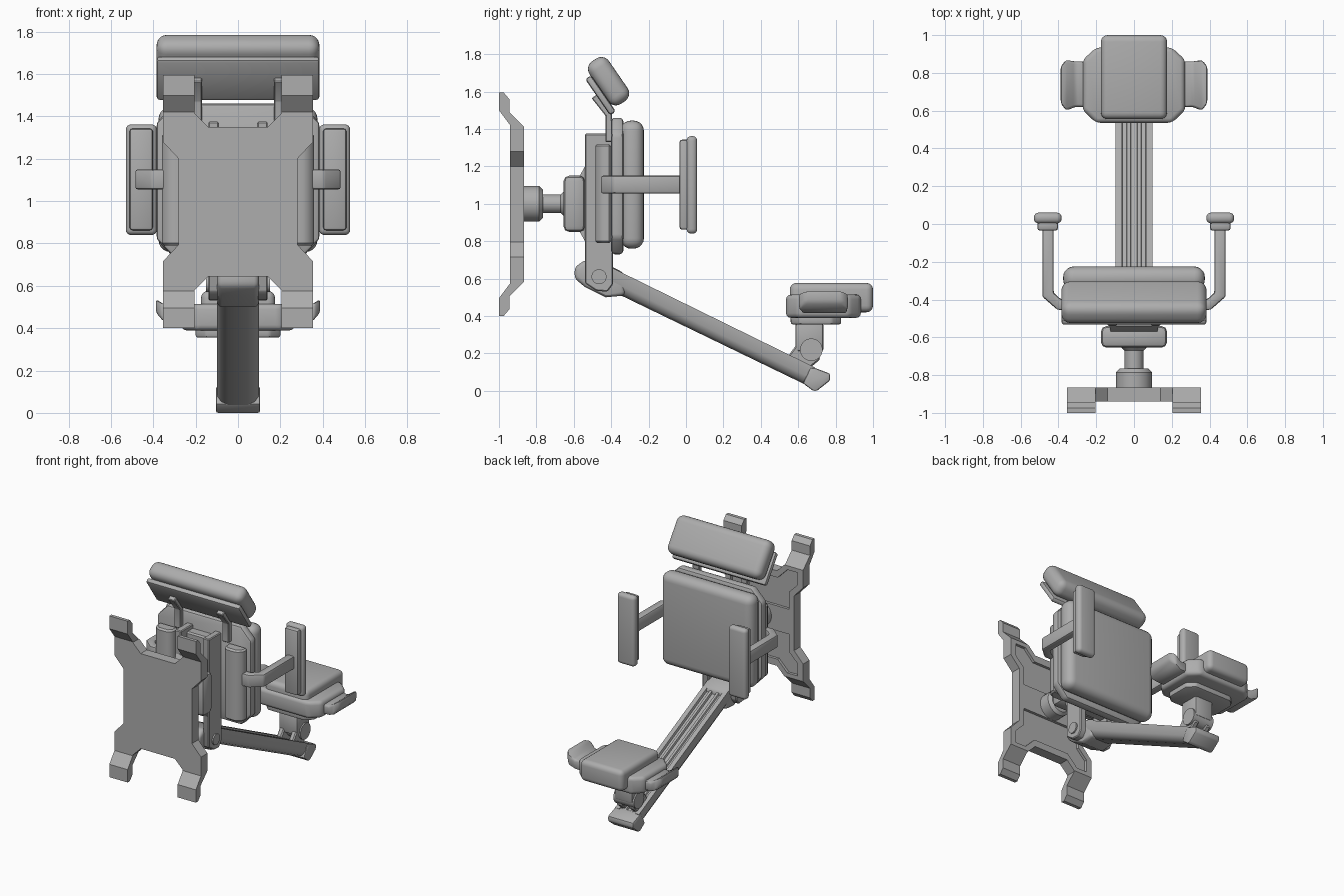
import bpy, bmesh, math
from mathutils import Matrix, Vector

if "Cube" in bpy.data.objects:
    bpy.data.objects.remove(bpy.data.objects["Cube"])

grey = bpy.data.materials.new("grey")
grey.diffuse_color = (0.42, 0.42, 0.42, 1)
grey.use_nodes = True
grey.node_tree.nodes["Principled BSDF"].inputs["Base Color"].default_value = grey.diffuse_color


def finish(name, bm, bevel=0.0, seg=1, angle=30):
    """Bevel the hard edges, then turn the bmesh into a shaded object."""
    bmesh.ops.recalc_face_normals(bm, faces=bm.faces)
    if bevel:
        hard = [e for e in bm.edges if len(e.link_faces) == 2 and e.calc_face_angle() > 0.6]
        bmesh.ops.bevel(bm, geom=hard, offset=bevel, segments=seg, profile=0.5,
                        affect='EDGES', clamp_overlap=True)
    me = bpy.data.meshes.new(name)
    bm.to_mesh(me)
    bm.free()
    ob = bpy.data.objects.new(name, me)
    bpy.context.collection.objects.link(ob)
    me.materials.append(grey)
    bpy.ops.object.select_all(action='DESELECT')
    ob.select_set(True)
    bpy.context.view_layer.objects.active = ob
    bpy.ops.object.shade_smooth_by_angle(angle=math.radians(angle))
    return ob


def box(name, x, y, z, bevel=0.0, seg=1, tilt=0.0):
    """Box from its extents, optionally tilted about x through its centre."""
    bm = bmesh.new()
    bmesh.ops.create_cube(bm, size=1)
    size = [r[1] - r[0] for r in (x, y, z)]
    centre = Vector([(r[0] + r[1]) / 2 for r in (x, y, z)])
    bm.transform(Matrix.Translation(centre) @ Matrix.Rotation(math.radians(tilt), 4, 'X')
                 @ Matrix.Diagonal((*size, 1)))
    return finish(name, bm, bevel, seg)


def loft(name, rings, bevel=0.0, seg=1, angle=30):
    """Skin rings of 3D points and cap both ends."""
    bm = bmesh.new()
    vs = [[bm.verts.new(p) for p in r] for r in rings]
    n = len(rings[0])
    for a, b in zip(vs, vs[1:]):
        for i in range(n):
            j = (i + 1) % n
            bm.faces.new((a[i], a[j], b[j], b[i]))
    bm.faces.new(vs[0])
    bm.faces.new(vs[-1])
    return finish(name, bm, bevel, seg, angle)


def prism_y(name, pts, y0, y1, **k):
    return loft(name, [[(x, y, z) for x, z in pts] for y in (y0, y1)], **k)


def prism_x(name, pts, x0, x1, **k):
    return loft(name, [[(x, y, z) for y, z in pts] for x in (x0, x1)], **k)


def prism_z(name, pts, z0, z1, **k):
    return loft(name, [[(x, y, z) for x, y in pts] for z in (z0, z1)], **k)


def sym(pts):
    """Close a right-hand half outline with its mirror image."""
    return pts + [(-x, v) for x, v in reversed(pts)]


def turned(name, profile, z, sides=32):
    """Round part along y from (y, radius) pairs."""
    return loft(name, [[(r * math.cos(math.tau * i / sides), y, z + r * math.sin(math.tau * i / sides))
                        for i in range(sides)] for y, r in profile])


def boolean(ob, cutter, op):
    m = ob.modifiers.new("cut", 'BOOLEAN')
    m.operation, m.object, m.solver = op, cutter, 'EXACT'
    bpy.ops.object.select_all(action='DESELECT')
    bpy.context.view_layer.objects.active = ob
    ob.select_set(True)
    bpy.ops.object.modifier_apply(modifier="cut")
    bpy.data.objects.remove(cutter)


# Mounting plate: four-legged outline crossed with the bent side profile
half = [(.14, 1.35), (.205, 1.415), (.205, 1.595), (.355, 1.595), (.355, 1.28), (.28, 1.2)]
half += [(x, 1.995 - z) for x, z in reversed(half)]
plate = prism_y("mounting_plate", sym(half), -1.1, -.8)
side = [(-.94, 1.42), (-1, 1.5), (-1, 1.595), (-.975, 1.595), (-.945, 1.56), (-.945, 1.49), (-.865, 1.41)]
side += [(y, 1.995 - z) for y, z in reversed(side)]
boolean(plate, prism_x("plate_profile", side, -.5, .5), 'INTERSECT')
recess = [(.24, 1.09), (.24, 1.22), (.31, 1.29), (.31, 1.38), (.225, 1.38), (.145, 1.3)]
for flip in (False, True):
    pts = [(x, 1.995 - z if flip else z) for x, z in recess]
    boolean(plate, prism_y("plate_recess", sym(pts), -.885, -.7), 'DIFFERENCE')
bpy.ops.object.shade_smooth_by_angle(angle=math.radians(20))

# Swivel joint
turned("swivel", [(-.88, .095), (-.785, .095), (-.765, .075), (-.765, .05), (-.67, .05),
                  (-.655, .065), (-.64, .065)], 1.0)
box("swivel_housing", (-.175, .175), (-.655, -.54), (.85, 1.15), .03, 2)
loft("housing_flange", [[(sx * w, y, 1 + sz * h) for sx, sz in ((1, 1), (-1, 1), (-1, -1), (1, -1))]
                        for y, w, h in ((-.585, .12, .12), (-.54, .13, .2), (-.45, .13, .2))])

# Back frame: two uprights and a spine
upright = [(-.54, 1.375), (-.39, 1.375), (-.39, .57), (-.42, .53), (-.48, .535), (-.54, .575)]
for s in (-1, 1):
    prism_x("frame_upright", upright, s * .09, s * .14, bevel=.006)
box("frame_spine", (-.1, .1), (-.47, -.39), (.75, 1.345), .01)

# Backrest
shell = [(.30, .73), (.385, .82), (.385, 1.37), (.30, 1.46)]
prism_y("backrest_shell", sym(shell), -.40, -.335, bevel=.018, seg=2)
box("backrest_cushion", (-.375, .375), (-.35, -.225), (.76, 1.445), .056, 5)

# Headrest, tilted
box("headrest_cushion", (-.385, .385), (-.477, -.351), (1.518, 1.793), .05, 5, tilt=34.5)
box("headrest_shell", (-.385, .385), (-.476, -.438), (1.462, 1.698), .016, 2, tilt=34.5)
hook = [(-.43, 1.33), (-.395, 1.33), (-.395, 1.48), (-.43, 1.54), (-.475, 1.585), (-.505, 1.565), (-.43, 1.47)]
for s in (-1, 1):
    prism_x("headrest_bracket", hook, s * .17, s * .225, bevel=.005)

# Side blocks, arms and hand pads
block = [(.21, -.40), (.21, -.455), (.24, -.485), (.32, -.485), (.36, -.45), (.36, -.40)]
path = [(.275, -.455), (.405, -.455), (.485, -.385), (.485, -.02), (.425, -.02), (.425, -.365), (.385, -.40), (.275, -.40)]
for s in (-1, 1):
    prism_z("side_block", [(s * x, y) for x, y in block], .79, 1.32, bevel=.012)
    prism_z("arm", [(s * x, y) for x, y in path], 1.055, 1.15, bevel=.012, seg=2)
    xs = lambda a, b: (min(s * a, s * b), max(s * a, s * b))
    box("pad_base", xs(.402, .512), (-.035, .02), (.862, 1.343), .014, 2)
    box("hand_pad", xs(.383, .53), (.003, .06), (.84, 1.362), .025, 4)

# Leg beam: rounded underside, grooved top
section = [(.045, 0), (.08, .14), (.098, .42), (.098, 1), (.064, 1), (.06, .84), (.041, .84),
           (.037, .94), (.019, .94), (.015, .8)]
section = sym(section)
ends = [((-.43, .55), (-.40, .66)), ((.645, .03), (.69, .125))]
loft("leg_beam", [[(x, b[0] + (t[0] - b[0]) * v, b[1] + (t[1] - b[1]) * v) for x, v in section]
                  for b, t in ends], angle=40)
end_cap = [(.665, .125), (.69, .122), (.77, .092), (.77, .055), (.70, 0), (.68, 0), (.625, .04)]
prism_x("beam_end_cap", end_cap, -.104, .104, bevel=.018, seg=2)
knuckle = [(-.595, .66), (-.54, .70), (-.40, .665), (-.33, .63), (-.325, .51), (-.43, .50),
           (-.54, .555), (-.595, .60)]
prism_x("beam_knuckle", knuckle, -.098, .098, bevel=.022, seg=3)
# Pivot pin through the uprights
bm = bmesh.new()
bmesh.ops.create_cone(bm, cap_ends=True, segments=24, radius1=.04, radius2=.04, depth=.3)
bm.transform(Matrix.Translation((0, -.465, .61)) @ Matrix.Rotation(math.pi / 2, 4, 'Y'))
finish("beam_pivot", bm)

# Seat post
box("seat_post", (-.075, .075), (.585, .735), (.21, .365), .015, 2)
link = [(.545, .185), (.60, .26), (.69, .22), (.72, .17), (.66, .12), (.57, .16)]
for s in (-1, 1):
    prism_x("post_link", link, s * .03, s * .07, bevel=.008)
bm = bmesh.new()
bmesh.ops.create_cone(bm, cap_ends=True, segments=24, radius1=.06, radius2=.06, depth=.17)
bm.transform(Matrix.Translation((0, .67, .22)) @ Matrix.Rotation(math.pi / 2, 4, 'Y'))
finish("post_hinge", bm)

# Seat
under = [(.15, .56), (.2, .61), (.2, .78), (.15, .83)]
prism_z("seat_underplate", sym(under), .355, .41, bevel=.012, seg=2)
tray = [(.20, .535), (.27, .60), (.27, .87), (.20, .935)]
prism_z("seat_tray", sym(tray), .39, .515, bevel=.025, seg=3)
box("seat_cushion", (-.175, .175), (.555, 1.0), (.42, .577), .035, 4)

# Upturned seat wings
wing = [(.24, .62, .86, .415, .485), (.31, .62, .86, .415, .485), (.36, .60, .868, .44, .52),
        (.388, .64, .835, .475, .537)]
for s in (-1, 1):
    loft("seat_wing", [[(s * x, a, lo), (s * x, b, lo), (s * x, b, hi), (s * x, a, hi)]
                       for x, a, b, lo, hi in wing], bevel=.014, seg=2, angle=40)
